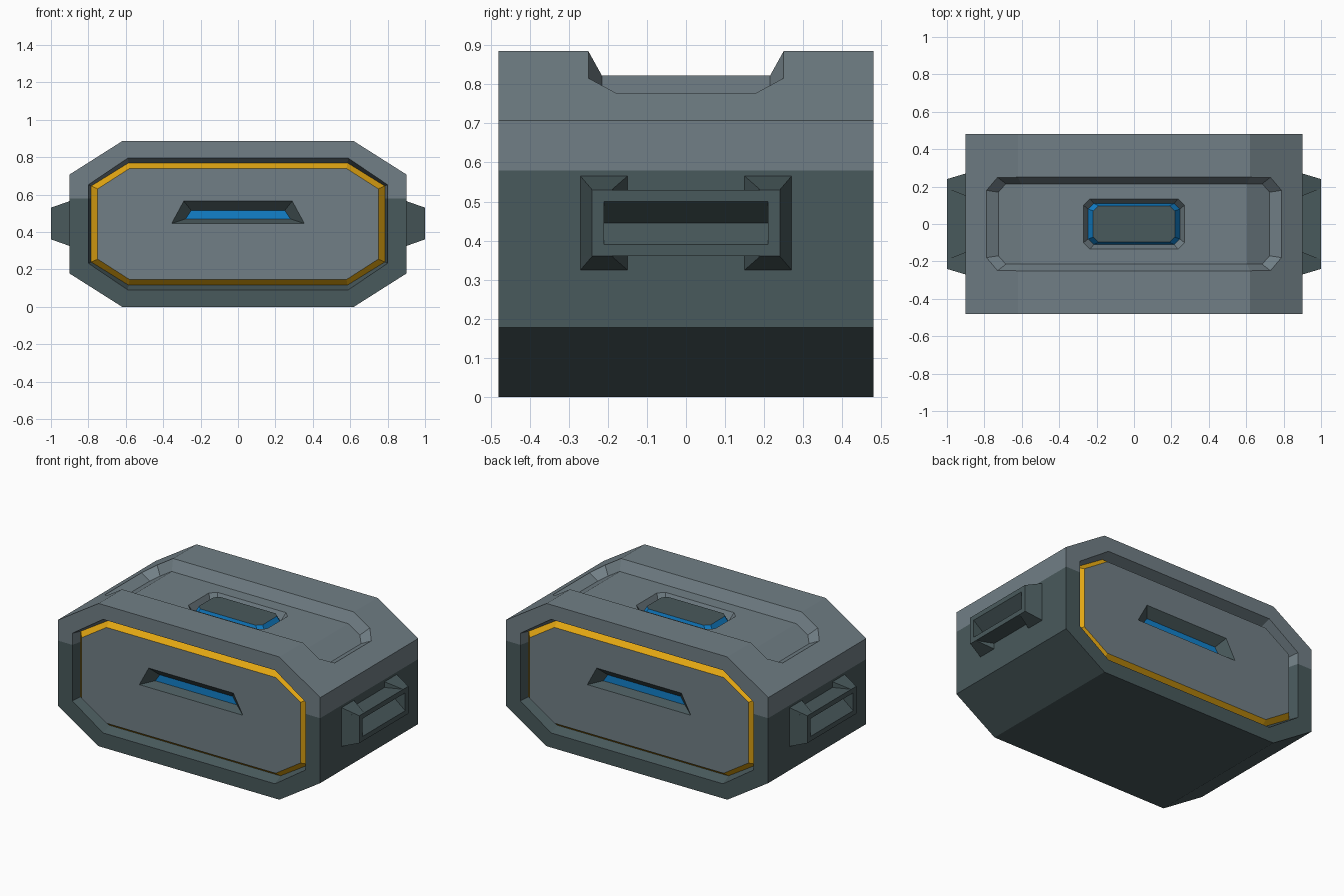
import bpy, bmesh
from mathutils import Vector

if "Cube" in bpy.data.objects:
    bpy.data.objects.remove(bpy.data.objects["Cube"])

# Materials: same order on every object, so boolean cuts keep their colour index
GREY, DARK, GOLD, BLUE = range(4)
MATS = []
for name, col in (("light grey", (0.165, 0.212, 0.238)), ("dark grey green", (0.066, 0.100, 0.106)),
                  ("gold", (0.76, 0.38, 0.006)), ("blue", (0.006, 0.22, 0.60))):
    m = bpy.data.materials.new(name)
    m.diffuse_color = (*col, 1)
    m.use_nodes = True
    m.node_tree.nodes["Principled BSDF"].inputs["Base Color"].default_value = m.diffuse_color
    MATS.append(m)


def loft(bm, rings, mats, start=None, end=None):
    """Join rings of points with strips; optional end caps by material."""
    vs = [[bm.verts.new(p) for p in r] for r in rings]
    n = len(vs[0])
    for a, b, m in zip(vs, vs[1:], mats):
        for i in range(n):
            j = (i + 1) % n
            bm.faces.new((a[i], a[j], b[j], b[i])).material_index = m
    for ring, m in ((vs[0], start), (vs[-1], end)):
        if m is not None:
            bm.faces.new(ring).material_index = m
    return vs


def finish(bm, name):
    bmesh.ops.remove_doubles(bm, verts=bm.verts[:], dist=1e-5)
    bmesh.ops.recalc_face_normals(bm, faces=bm.faces[:])
    me = bpy.data.meshes.new(name)
    bm.to_mesh(me)
    bm.free()
    for m in MATS:
        me.materials.append(m)
    ob = bpy.data.objects.new(name, me)
    bpy.context.collection.objects.link(ob)
    return ob


def octagon(w, h, cw, ch):
    """Half width, half height, half lengths of the straight sides."""
    return [(cw, h), (w, ch), (w, -ch), (cw, -h), (-cw, -h), (-w, -ch), (-w, ch), (-cw, h)]


def cut(ob, cutter):
    cutter.hide_render = True
    mod = ob.modifiers.new("cut", 'BOOLEAN')
    mod.operation, mod.solver, mod.object = 'DIFFERENCE', 'EXACT', cutter


# Body: octagonal hull with a grooved, gold-edged panel at both ends
ZC = 0.4425
steps = [(0.48, (0.90, 0.4425, 0.62, 0.265)), (0.48, (0.80, 0.352, 0.59, 0.21)),
         (0.42, (0.785, 0.327, 0.585, 0.203)), (0.46, (0.75, 0.297, 0.58, 0.188))]


def end_ring(s, y, o):
    return [(x, s * y, ZC + z) for x, z in octagon(*o)]


bm = bmesh.new()
rings = [end_ring(-1, *s) for s in reversed(steps)] + [end_ring(1, *s) for s in steps]
loft(bm, rings, [GOLD, DARK, DARK, DARK, DARK, DARK, GOLD], GREY, GREY)
bm.normal_update()
# two-tone shell, split at a fixed height
shell = [f for f in bm.faces if f.material_index == DARK]
geom = shell + list({e for f in shell for e in f.edges}) + list({v for f in shell for v in f.verts})
bmesh.ops.bisect_plane(bm, geom=geom, plane_co=(0, 0, 0.58), plane_no=(0, 0, 1))
for f in bm.faces:
    if f.material_index == DARK and f.calc_center_bounds().z > 0.58:
        f.material_index = GREY
body = finish(bm, "case_body")

# Slots in the end panels, blue at the bottom
for s, name in ((-1, "front_slot_cutter"), (1, "back_slot_cutter")):
    bm = bmesh.new()
    outer = [(-0.355, 0.445), (0.355, 0.445), (0.29, 0.565), (-0.29, 0.565)]
    inner = [(-0.28, 0.47), (0.28, 0.47), (0.25, 0.515), (-0.25, 0.515)]
    loft(bm, [[(x, s * y, z) for x, z in o] for y, o in ((0.5, outer), (0.46, outer), (0.41, inner))],
         [DARK, DARK], DARK, BLUE)
    cut(body, finish(bm, name))

# Lid recess that follows the sloping shoulders


def drop(x, bend):
    return max(0, abs(x) - bend) * 0.625


def lid_ring(pts):
    q = pts + [(x, -y) for x, y in reversed(pts)]
    return q + [(-x, -y) for x, y in q]


bm = bmesh.new()
rim = lid_ring([(0.62, 0.25), (0.73, 0.25), (0.79, 0.18)])
low = lid_ring([(0.605, 0.215), (0.685, 0.215), (0.725, 0.17)])
vs = loft(bm, [[(x, y, 1.0) for x, y in rim],
               [(x, y, 0.885 - drop(x, 0.62)) for x, y in rim],
               [(x, y, 0.822 - drop(x, 0.605)) for x, y in low]], [GREY, GREY], GREY)
f = vs[2]
bm.faces.new(f[0:6])
bm.faces.new(f[6:12])
bm.faces.new((f[0], f[5], f[6], f[11]))
cut(body, finish(bm, "lid_recess_cutter"))

# Pit for the lid button
pit_top, pit_low = octagon(0.27, 0.135, 0.235, 0.10), octagon(0.245, 0.11, 0.215, 0.08)
bm = bmesh.new()
loft(bm, [[(x, y, z) for x, y in o] for z, o in ((0.9, pit_top), (0.822, pit_top), (0.77, pit_low))],
     [GREY, GREY], GREY, DARK)
cut(body, finish(bm, "button_pit_cutter"))

# Bake the cuts and remove the helpers
deps = bpy.context.evaluated_depsgraph_get()
baked = bpy.data.meshes.new_from_object(body.evaluated_get(deps))
body.modifiers.clear()
body.data = baked
for ob in [o for o in bpy.data.objects if o.name.endswith("cutter")]:
    bpy.data.objects.remove(ob)

# Lid button: dark plate with blue sides
bm = bmesh.new()
loft(bm, [[(x, y, z) for x, y in o] for z, o in
          ((0.765, pit_low), (0.77, pit_low), (0.82, octagon(0.218, 0.097, 0.19, 0.07)))],
     [BLUE, BLUE], DARK, DARK)
finish(bm, "lid_button")


# Side handles: grooved bar with tapered brackets above and below
def rect(x, y0, y1, z0, z1):
    return [(x, y0, z0), (x, y1, z0), (x, y1, z1), (x, y0, z1)]


for s, name in ((1, "right_handle"), (-1, "left_handle")):
    bm = bmesh.new()
    loft(bm, [rect(0.89 * s, -0.27, 0.27, 0.36, 0.53), rect(0.90 * s, -0.27, 0.27, 0.36, 0.53),
              rect(s, -0.24, 0.24, 0.36, 0.53), rect(s, -0.21, 0.21, 0.39, 0.50),
              rect(0.93 * s, -0.21, 0.21, 0.445, 0.44501)], [DARK] * 4, DARK, DARK)
    for t in (1, -1):
        for z_in, z_base, z_tip in ((0.52, 0.565, 0.53), (0.37, 0.325, 0.36)):
            loft(bm, [rect(0.895 * s, 0.15 * t, 0.27 * t, z_in, z_base),
                      rect(0.90 * s, 0.15 * t, 0.27 * t, z_in, z_base),
                      rect(0.999 * s, 0.19 * t, 0.24 * t, z_in, z_tip)], [DARK] * 2, DARK, DARK)
    finish(bm, name)
